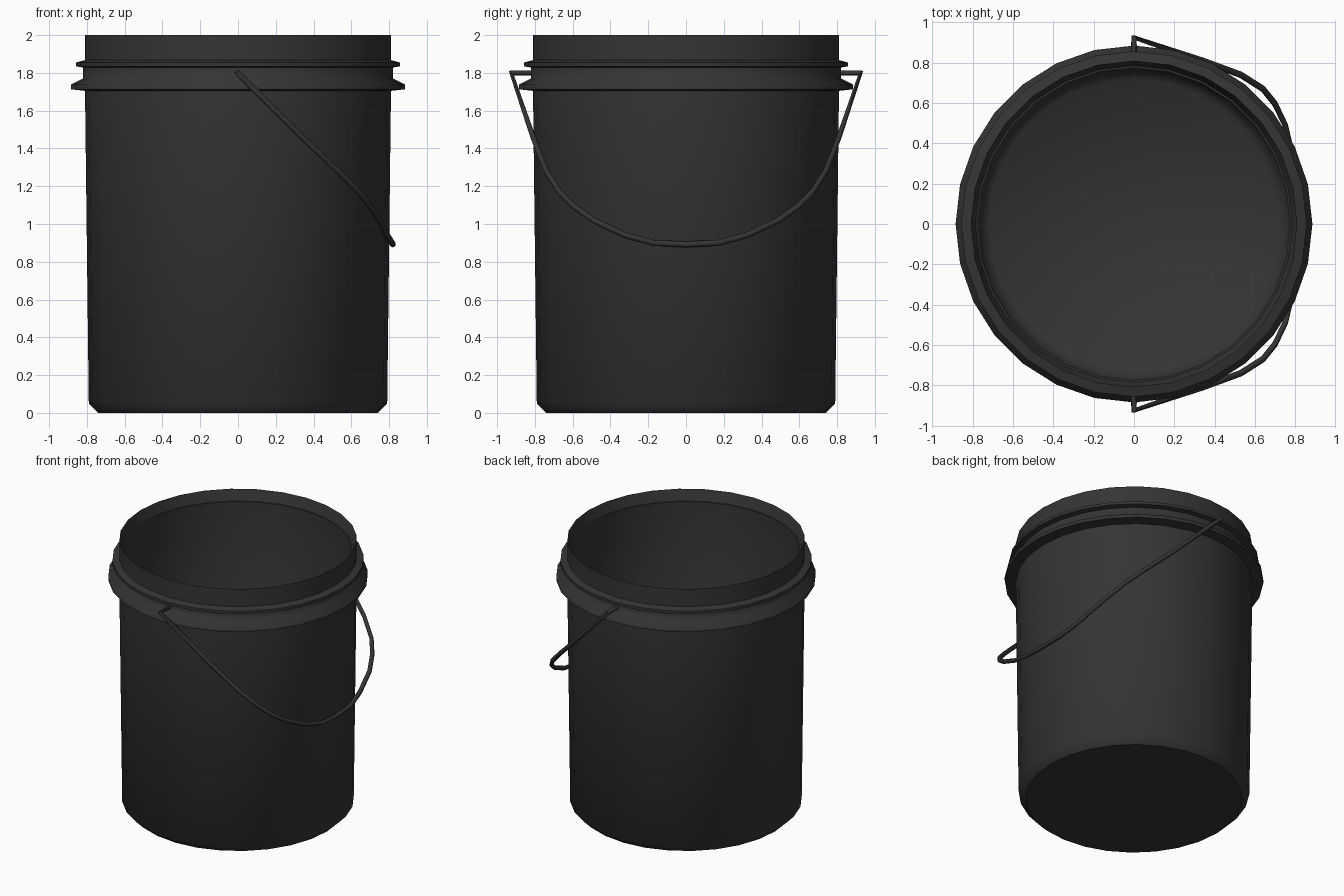
import bpy, bmesh
from math import cos, sin, tau, radians

if "Cube" in bpy.data.objects:
    bpy.data.objects.remove(bpy.data.objects["Cube"])

SIDES = 28

plastic = bpy.data.materials.new("dark_plastic")
plastic.diffuse_color = (0.035, 0.035, 0.035, 1)
plastic.use_nodes = True
plastic.node_tree.nodes["Principled BSDF"].inputs["Base Color"].default_value = plastic.diffuse_color


def lathe(name, profile):
    """Revolve an (r, z) profile about z; both ends are closed by flat discs."""
    bm = bmesh.new()
    rings = [[bm.verts.new((r * cos(tau * i / SIDES), r * sin(tau * i / SIDES), z))
              for i in range(SIDES)] for r, z in profile]
    for a, b in zip(rings, rings[1:]):
        for i in range(SIDES):
            j = (i + 1) % SIDES
            bm.faces.new((a[i], a[j], b[j], b[i]))
    bm.faces.new(rings[0][::-1])
    bm.faces.new(rings[-1])
    bmesh.ops.recalc_face_normals(bm, faces=bm.faces)
    me = bpy.data.meshes.new(name)
    bm.to_mesh(me)
    bm.free()
    ob = bpy.data.objects.new(name, me)
    bpy.context.collection.objects.link(ob)
    return ob


def finish(ob, angle):
    ob.data.materials.append(plastic)
    bpy.ops.object.select_all(action='DESELECT')
    ob.select_set(True)
    bpy.context.view_layer.objects.active = ob
    bpy.ops.object.shade_smooth_by_angle(angle=radians(angle))


# Open pail: outside with two flanges, over the rim, down to the inner floor
pail = lathe("pail", [
    (0.74, 0), (0.79, 0.05), (0.81, 1.705),
    (0.885, 1.713), (0.885, 1.738), (0.82, 1.77),     # lower flange
    (0.82, 1.828), (0.857, 1.835), (0.857, 1.855), (0.81, 1.868),  # upper flange
    (0.81, 2.0),                                      # rim
    (0.785, 1.92), (0.775, 1.92),                     # inner lip
    (0.77, 0.05), (0.72, 0.0015),                     # inside wall and floor
])
finish(pail, 72)
for face in pail.data.polygons:                       # crisp flat underside
    if face.normal.z < -0.99:
        face.use_smooth = False

# Wire handle hanging against the +x side, with a pin into each side wall
half = [(0, 0.80, 1.8), (0, 0.925, 1.8), (0.34, 0.81, 1.46), (0.53, 0.74, 1.28),
        (0.64, 0.67, 1.17), (0.70, 0.595, 1.095), (0.75, 0.49, 1.02),
        (0.79, 0.32, 0.94), (0.815, 0.17, 0.9)]
path = half + [(0.82, 0, 0.892)] + [(x, -y, z) for x, y, z in reversed(half)]
curve = bpy.data.curves.new("handle", 'CURVE')
curve.dimensions = '3D'
curve.bevel_depth = 0.016
curve.bevel_resolution = 1
curve.use_fill_caps = True
spline = curve.splines.new('POLY')
spline.points.add(len(path) - 1)
for p, co in zip(spline.points, path):
    p.co = (*co, 1)
handle = bpy.data.objects.new("handle", curve)
bpy.context.collection.objects.link(handle)
bpy.ops.object.select_all(action='DESELECT')
handle.select_set(True)
bpy.context.view_layer.objects.active = handle
bpy.ops.object.convert(target='MESH')
finish(bpy.context.view_layer.objects.active, 65)
